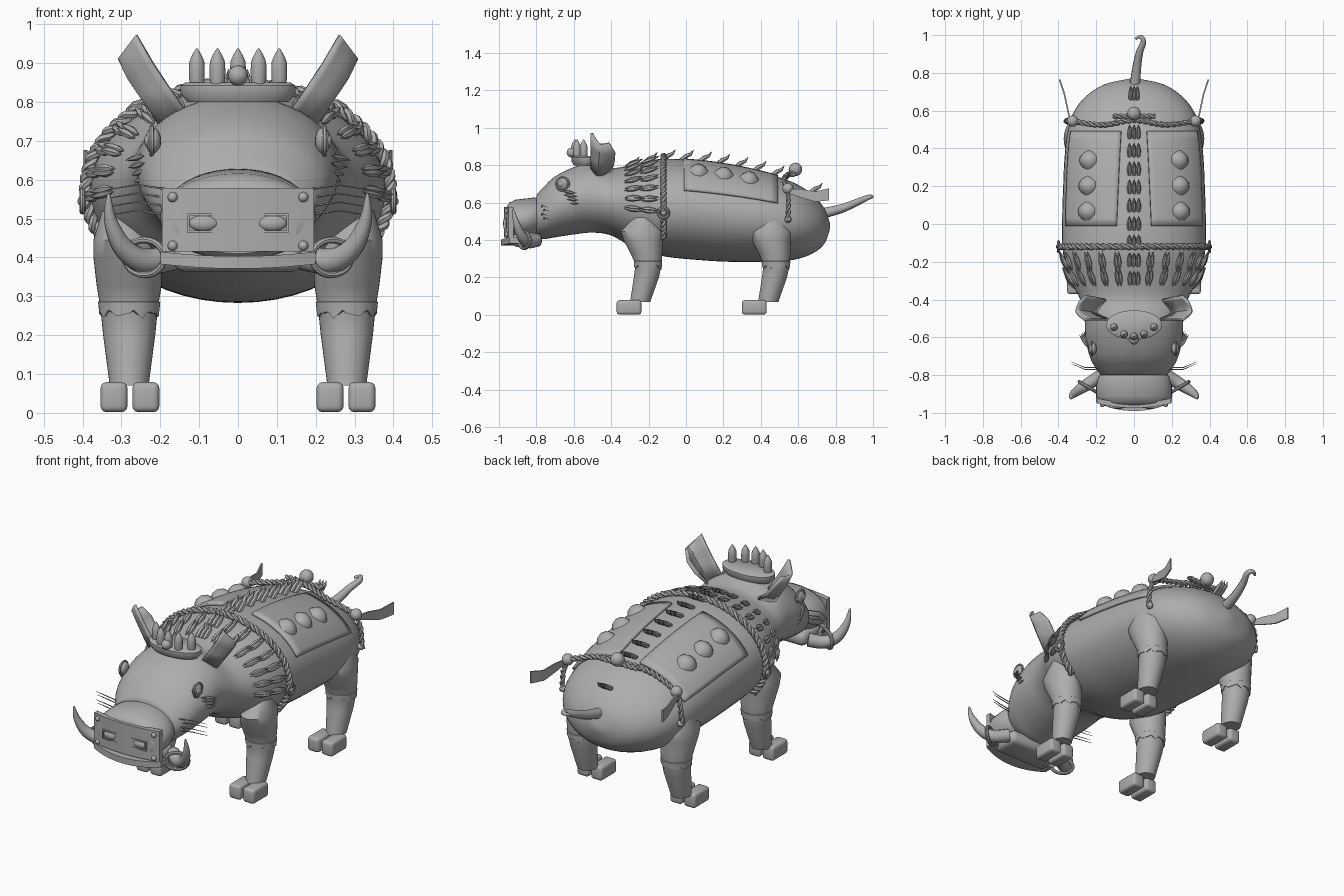
import bpy, bmesh, math
from mathutils import Vector, Quaternion

if "Cube" in bpy.data.objects:
    bpy.data.objects.remove(bpy.data.objects["Cube"])

grey = bpy.data.materials.new("stone grey")
grey.diffuse_color = (0.42, 0.42, 0.42, 1)
grey.use_nodes = True
grey.node_tree.nodes["Principled BSDF"].inputs["Base Color"].default_value = grey.diffuse_color

def finish(name, bm, angle=40):
    bmesh.ops.recalc_face_normals(bm, faces=bm.faces)
    me = bpy.data.meshes.new(name)
    bm.to_mesh(me)
    bm.free()
    ob = bpy.data.objects.new(name, me)
    bpy.context.collection.objects.link(ob)
    me.materials.append(grey)
    bpy.ops.object.select_all(action='DESELECT')
    bpy.context.view_layer.objects.active = ob
    ob.select_set(True)
    bpy.ops.object.shade_smooth_by_angle(angle=math.radians(angle))
    return ob

def add_loft(bm, rings, closed=True):
    vs = [[bm.verts.new(p) for p in r] for r in rings]
    n = len(vs[0])
    for a, b in zip(vs, vs[1:]):
        for i in range(n if closed else n - 1):
            j = (i + 1) % n
            bm.faces.new((a[i], a[j], b[j], b[i]))
    if closed:
        bm.faces.new(vs[0])
        bm.faces.new(vs[-1])

def add_tube(bm, pts, radii, sides=8):
    pts = [Vector(p) for p in pts]
    n = len(pts)
    rings, prev, side = [], None, None
    for i, p in enumerate(pts):
        d = (pts[min(i + 1, n - 1)] - pts[max(i - 1, 0)]).normalized()
        side = d.orthogonal().normalized() if prev is None else prev.rotation_difference(d) @ side
        prev = d
        r = radii if isinstance(radii, float) else radii[i]
        rings.append([p + Quaternion(d, math.tau * k / sides) @ side * r for k in range(sides)])
    add_loft(bm, rings)

def smooth(pts, steps=6):
    """Catmull-Rom through the given tuples."""
    pts = [Vector(p) for p in pts]
    out = []
    for i in range(len(pts) - 1):
        a, b, c, d = pts[max(i - 1, 0)], pts[i], pts[i + 1], pts[min(i + 2, len(pts) - 1)]
        for s in range(steps):
            t = s / steps
            out.append(0.5 * (2 * b + (c - a) * t + (2 * a - 5 * b + 4 * c - d) * t * t + (3 * b - a - 3 * c + d) * t ** 3))
    return out + [pts[-1]]

def add_spindle(bm, a, b, r, sides=8, prof=(.05, .6, .95, 1, .8, .45, .03)):
    a, b = Vector(a), Vector(b)
    add_tube(bm, [a.lerp(b, i / (len(prof) - 1)) for i in range(len(prof))], [r * q for q in prof], sides)

def add_ball(bm, c, r, scale=(1, 1, 1)):
    for v in bmesh.ops.create_uvsphere(bm, u_segments=16, v_segments=10, radius=r)['verts']:
        v.co = [c[k] + v.co[k] * scale[k] for k in range(3)]

def add_box(bm, c, s, bevel=0):
    geo = bmesh.ops.create_cube(bm, size=1)['verts']
    for v in geo:
        v.co = [c[k] + v.co[k] * s[k] for k in range(3)]
    if bevel:
        bmesh.ops.bevel(bm, geom=list({e for v in geo for e in v.link_edges}), offset=bevel,
                        segments=3, profile=.5, affect='EDGES')

def add_rope(bm, path, r=.009):
    """Two strands wound round a path."""
    path = [Vector(p) for p in path]
    n = int(sum((b - a).length for a, b in zip(path, path[1:])) / .007)
    pts = []
    for i in range(n + 1):
        f = i / n * (len(path) - 1)
        k = min(int(f), len(path) - 2)
        pts.append(path[k].lerp(path[k + 1], f - k))
    for ph in (0, math.pi):
        strand = []
        for i, p in enumerate(pts):
            d = (pts[min(i + 1, n)] - pts[max(i - 1, 0)]).normalized()
            u = d.cross(Vector((.1, 1, .15)) if abs(d.y) < .8 else Vector((1, 0, 0))).normalized()
            strand.append(p + Quaternion(d, ph + i * .75) @ u * r * .8)
        add_tube(bm, strand, r, 6)

# Body: (y, top, bottom, half width)
spine = smooth([(-.80, .64, .41, .175), (-.76, .685, .405, .205), (-.7, .74, .415, .235), (-.6, .79, .43, .257),
                (-.5, .815, .44, .262), (-.4, .785, .425, .285), (-.3, .80, .37, .335), (-.2, .825, .335, .368),
                (-.1, .835, .31, .38), (.05, .825, .295, .38), (.2, .805, .285, .375), (.35, .775, .283, .368),
                (.5, .735, .285, .35), (.6, .695, .30, .315), (.68, .64, .33, .25), (.74, .57, .38, .155),
                (.77, .49, .46, .02)], 4)

def surf(y, t, off=0):
    """Point on the body at length y and angle t from the top."""
    i = max(k for k in range(len(spine) - 1) if spine[k][0] <= y or k == 0)
    a, b = spine[i], spine[i + 1]
    _, top, bot, w = a.lerp(b, (y - a[0]) / (b[0] - a[0]))
    h = (top - bot) / 2
    nrm = Vector((math.sin(t) / w, 0, math.cos(t) / h)).normalized()
    return Vector((w * math.sin(t), y, (top + bot) / 2 + h * math.cos(t))) + nrm * off

bm = bmesh.new()
add_loft(bm, [[surf(s[0], math.tau * k / 48) for k in range(48)] for s in spine])
finish("body", bm, 60)

# Snout, bowed face plate, lip and jaw
bm = bmesh.new()
add_loft(bm, [[(w * math.sin(math.tau * k / 40), y, (t + b) / 2 + (t - b) / 2 * math.cos(math.tau * k / 40)) for k in range(40)]
              for y, t, b, w in ((-.78, .62, .43, .16), (-.81, .628, .41, .188), (-.86, .622, .395, .2),
                                 (-.91, .616, .39, .2), (-.945, .60, .395, .19), (-.96, .575, .41, .165))])
finish("snout", bm)

def add_bowed(bm, half, z0, z1, thick, front, bow, droop=0):
    rings = []
    for i in range(17):
        x = half * (i / 8 - 1)
        f = 1 - (x / half) ** 2
        y, dz = front - bow * f, -droop * f
        rings.append([(x, y + thick, z0 + dz), (x, y, z0 + dz), (x, y, z1 + dz), (x, y + thick, z1 + dz)])
    add_loft(bm, rings)

for name, args in {"face_plate": (.195, .415, .578, .028, -.95, .024), "lip": (.2, .383, .415, .07, -.945, .045, .012)}.items():
    bm = bmesh.new()
    add_bowed(bm, *args)
    finish(name, bm)
bm = bmesh.new()
add_box(bm, (0, -.85, .40), (.33, .16, .075), .03)
finish("jaw", bm)

bm = bmesh.new()
for s in (-1, 1):
    for z in (.43, .555):
        add_ball(bm, (s * .168, -.957, z), .013)
    for dx, dz, w, h in ((0, .022, .084, .006), (0, -.022, .084, .006), (.04, 0, .006, .046), (-.04, 0, .006, .046)):
        add_box(bm, (s * .088 + dx, -.968, .488 + dz), (w, .014, h))
    add_ball(bm, (s * .088, -.966, .488), .038, (1, .35, .54))
finish("nostrils_and_rivets", bm)

# Crown with upright beads
bm = bmesh.new()
add_loft(bm, [[(rx * math.sin(math.tau * k / 32), -.535 + ry * math.cos(math.tau * k / 32), z) for k in range(32)]
              for z, rx, ry in ((.80, .13, .065), (.822, .148, .078), (.842, .148, .078), (.85, .135, .068))])
finish("crown_base", bm)
bm = bmesh.new()
for i in range(-2, 3):
    x, y = i * .053, -.595 + .012 * i * i
    add_spindle(bm, (x, y, .835), (x, y, .938), .021, 12, (.8, .95, 1, 1, .95, .6, .1))
add_ball(bm, (0, -.612, .868), .026)
finish("crown_beads", bm)

for s, side in ((-1, "left"), (1, "right")):
    # Cupped ear: front, outer and back edge at each height
    bm = bmesh.new()
    rings = []
    for edge in (((.13, -.505, .77), (.20, -.47, .745), (.15, -.40, .77)),
                 ((.18, -.505, .84), (.25, -.465, .82), (.215, -.385, .82)),
                 ((.22, -.505, .90), (.28, -.46, .865), (.255, -.38, .87)),
                 ((.262, -.505, .972), (.303, -.465, .915), (.285, -.41, .92))):
        rings.append([(s * p.x, p.y, p.z) for p in smooth(edge, 4)])
    add_loft(bm, rings, closed=False)
    m = finish(side + "_ear", bm).modifiers.new("thickness", 'SOLIDIFY')
    m.thickness, m.offset = .014, 0

    # Eye with socket rim, cheek spikes and whiskers
    bm = bmesh.new()
    add_ball(bm, (s * .218, -.66, .70), .034, (.6, .95, 1))
    add_ball(bm, (s * .232, -.668, .70), .016, (.6, 1, 1))
    add_tube(bm, [(s * .222, -.66 + .034 * math.cos(a * math.pi / 10), .70 + .036 * math.sin(a * math.pi / 10)) for a in range(21)], .006, 6)
    finish(side + "_eye", bm)
    bm = bmesh.new()
    for i in range(4):
        a = Vector((s * .24, -.66 + .006 * i, .662 - .019 * i))
        add_spindle(bm, a, a + Vector((s * (.05 - .008 * i), .075, -.012)), .008, 6)
    for i in range(4):
        a = Vector((s * .18, -.77 + .01 * (i % 2), .575 - .022 * i))
        add_tube(bm, [a, a + Vector((s * .08, .0, .012)), a + Vector((s * .15, .03, 0))], [.003, .0025, .001], 5)
    finish(side + "_cheek_spikes", bm)

    # Tusk and its ring
    bm = bmesh.new()
    path = smooth([(s * .17, -.80, .40), (s * .24, -.845, .39), (s * .295, -.88, .425), (s * .328, -.908, .495), (s * .333, -.925, .566)])
    n = len(path) - 1
    add_tube(bm, path, [.035 * (1 - (i / n) ** 2 * .93) for i in range(n + 1)], 12)
    finish(side + "_tusk", bm)
    bm = bmesh.new()
    add_tube(bm, [(s * (.24 + .05 * math.cos(a * math.tau / 24)), -.865 + .03 * math.cos(a * math.tau / 24),
                   .40 + .045 * math.sin(a * math.tau / 24)) for a in range(25)], .009, 8)
    finish(side + "_tusk_ring", bm)

    # Legs with wavy cuffs and split hooves
    for oy, oh, pos in ((0, 0, "front"), (.685, .67, "rear")):
        def ring(z, cy, rx, ry, zig=0, n=40, cx=.28):
            return [(s * (cx + rx * math.cos(math.tau * k / n)), cy + oy + ry * math.sin(math.tau * k / n),
                     z + zig * (abs(k % 5 - 2) + .6 * (k % 3))) for k in range(n)]
        bm = bmesh.new()
        add_loft(bm, [ring(.52, -.225, .05, .055, cx=.30), ring(.445, -.235, .08, .114, cx=.292), ring(.40, -.23, .087, .104, cx=.285),
                      ring(.33, -.212, .084, .085), ring(.27, -.2, .074, .07), ring(.2, -.212, .067, .067), ring(.07, -.245, .05, .054)])
        finish(f"{side}_{pos}_leg", bm)
        bm = bmesh.new()
        add_loft(bm, [ring(.292, -.204, .07, .07), ring(.285, -.203, .08, .076), ring(.242, -.203, .077, .074, .007), ring(.255, -.203, .06, .06)])
        finish(f"{side}_{pos}_cuff", bm, 30)
        bm = bmesh.new()
        for x in (.237, .319):
            add_box(bm, (s * x, -.305 + oh, .0405), (.069, .132, .077), .015)
        finish(f"{side}_{pos}_hoof", bm)

    # Saddle panel, tapered along its inner edge, with pointed gems
    bm = bmesh.new()
    add_loft(bm, [[surf(-.01 + .5 * i / 12, s * ((.24 - .05 * i / 12) * (1 - k / 14) + 1.19 * k / 14), .006) for k in range(15)]
                  for i in range(13)], closed=False)
    m = finish(side + "_saddle_panel", bm).modifiers.new("thickness", 'SOLIDIFY')
    m.thickness, m.offset = .016, 0
    bm = bmesh.new()
    for y in (.065, .2, .335):
        t = s * .7
        add_spindle(bm, surf(y - .073, t, -.008), surf(y + .073, t, -.008), .056, 14, (.02, .3, .68, .95, 1, .95, .68, .3, .02))
    finish(side + "_gems", bm)

    # Rear knot, hanging rope and pennant
    bm = bmesh.new()
    add_ball(bm, (s * .325, .545, .675), .03)
    add_ball(bm, (s * .352, .545, .51), .018)
    add_rope(bm, [(s * .325, .545, .675), (s * .352, .548, .60), (s * .36, .545, .50)], .008)
    finish(side + "_rear_knot", bm)
    bm = bmesh.new()
    add_loft(bm, [[(s * x, y, z0), (s * x, y, z1), (s * (x + .008), y, z1), (s * (x + .008), y, z0)]
                  for x, y, z0, z1 in ((.335, .55, .65, .675), (.35, .62, .625, .672), (.365, .69, .605, .66), (.39, .765, .612, .677))])
    finish(side + "_pennant", bm)

    # Girth ring
    bm = bmesh.new()
    add_tube(bm, [(s * .4, -.12 + .027 * math.cos(a * math.tau / 20), .545 + .027 * math.sin(a * math.tau / 20)) for a in range(21)], .008, 8)
    add_ball(bm, (s * .398, -.12, .545), .015)
    finish(side + "_girth_ring", bm)

# Ropes over the back
bm = bmesh.new()
add_rope(bm, [surf(-.12, -2.2 + 4.4 * i / 60, .014) for i in range(61)], .01)
finish("girth_rope", bm)
bm = bmesh.new()
add_rope(bm, smooth([(-.325, .545, .675), (-.17, .525, .725), (0, .55, .752), (.17, .525, .725), (.325, .545, .675)]), .009)
add_rope(bm, [(-.11, .57, .752), (.11, .57, .752)], .009)
add_ball(bm, (0, .585, .778), .036)
finish("rear_rope", bm)

# Neck bristles in rows round the shoulders
bm = bmesh.new()
for k in range(-7, 8):
    t = k * .235
    if k:
        for y0 in (-.33, -.245):
            for dt in (-.025, .025):
                add_spindle(bm, surf(y0, t + dt, .002), surf(y0 + .1, t + dt, .022), .011, 6)
finish("neck_bristles", bm)

# Clusters of curved spines along the back
bm = bmesh.new()
for y in [-.32 + .097 * i for i in range(9)] + [.66]:
    for dx in (-.065, 0, .065):
        p = surf(y, dx, -.005)
        add_tube(bm, [p, p + Vector((0, .03, .022)), p + Vector((0, .055, .034)), p + Vector((0, .07, .055))],
                 [.011, .013, .009, .001], 6)
finish("back_spines", bm)

# Hooked tail
bm = bmesh.new()
path = smooth([(.005, .74, .545), (.015, .83, .568), (.03, .91, .60), (.05, .965, .625), (.035, .992, .632), (.008, .98, .625)])
n = len(path) - 1
add_tube(bm, path, [.028 - .022 * i / n for i in range(n + 1)], 10)
finish("tail", bm)
